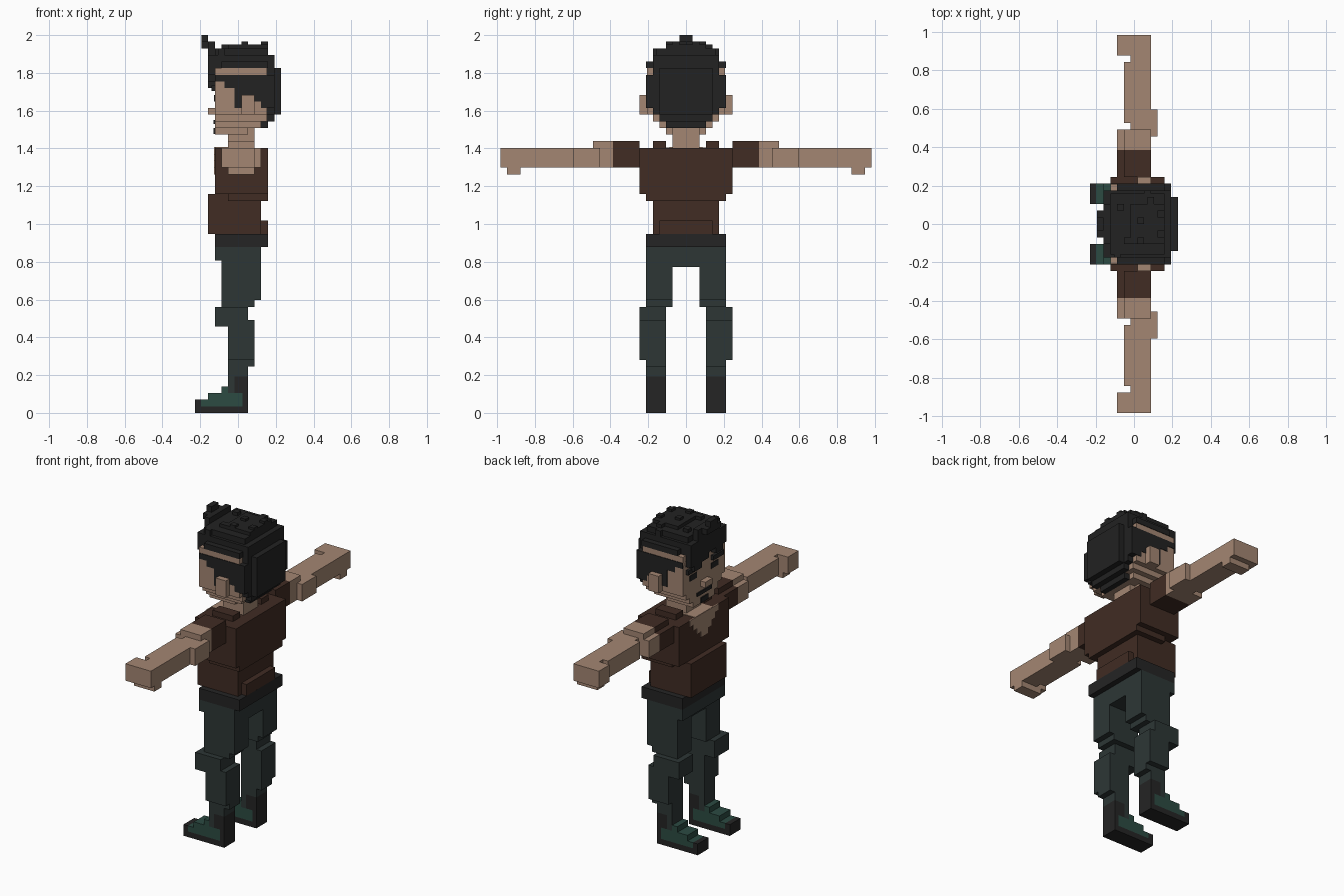
import bpy, bmesh

cube = bpy.data.objects.get("Cube")
if cube:
    bpy.data.objects.remove(cube, do_unlink=True)

V = 2 / 57  # size of one voxel


def material(name, r, g, b):
    m = bpy.data.materials.new(name)
    m.use_nodes = True
    m.diffuse_color = (r, g, b, 1)
    m.node_tree.nodes["Principled BSDF"].inputs["Base Color"].default_value = (r, g, b, 1)
    return m


skin = material("skin", 0.37, 0.24, 0.17)
black = material("hair black", 0.016, 0.016, 0.016)
brown = material("shirt brown", 0.052, 0.025, 0.017)
slate = material("trouser slate", 0.026, 0.037, 0.036)
dark = material("belt and sole dark", 0.018, 0.018, 0.018)
green = material("shoe green", 0.025, 0.070, 0.055)


def blocks(name, mat, boxes, side=1):
    """Join boxes (x0, x1, y0, y1, z0, z1), in voxels, into one part."""
    bm = bmesh.new()
    for x0, x1, y0, y1, z0, z1 in boxes:
        y0, y1 = sorted((y0 * side, y1 * side))
        ret = bmesh.ops.create_cube(bm, size=1)
        for v in ret["verts"]:
            v.co.x = (x1 if v.co.x > 0 else x0) * V
            v.co.y = (y1 if v.co.y > 0 else y0) * V
            v.co.z = (z1 if v.co.z > 0 else z0) * V
    me = bpy.data.meshes.new(name)
    bm.to_mesh(me)
    bm.free()
    me.materials.append(mat)
    ob = bpy.data.objects.new(name, me)
    bpy.context.collection.objects.link(ob)
    return ob


def slabs(rows):
    """Rows (x0, x1, half width, z0, z1) centred on y = 0."""
    return [(x0, x1, -w, w, z0, z1) for x0, x1, w, z0, z1 in rows]


# Limbs, mirrored across y
for label, s in (("left", -1), ("right", 1)):
    # shoe
    blocks(label + "_shoe_sole", dark, [
        (-6.5, 1.5, 3, 6, 0, 1), (-6.5, -5.6, 3, 6, 1, 2),
        (0.7, 1.5, 3, 6, 1, 5.5), (-0.5, 0.7, 3, 6, 3, 5.5)], s)
    blocks(label + "_shoe_upper", green, [
        (-5.6, -4.5, 3, 6, 1, 2), (-4.5, -2.5, 3, 6, 1, 3),
        (-2.5, -1.5, 3, 6, 1, 4), (-1.5, 0.7, 3, 6, 1, 3)], s)
    # trouser leg
    blocks(label + "_shin", slate, [
        (-1.5, -0.5, 3, 6, 3, 5.5), (-1.5, 1.5, 3, 6, 5.5, 8),
        (-1.5, 2.5, 3, 6, 7, 8), (-1.5, 2.5, 3, 7, 8, 14)], s)
    blocks(label + "_knee", slate, [
        (-3.5, 1.5, 3, 7, 13, 16)], s)
    blocks(label + "_thigh", slate, [
        (-2.5, 2.5, 2, 6, 16, 17), (-2.5, 3.5, 2, 6, 17, 23)], s)
    # arm
    blocks(label + "_sleeve", brown, [
        (-2.5, 2.5, 7, 11, 37, 40), (-1.5, 2.5, 7, 11, 40, 41),
        (-1.5, 2.5, 3, 5, 40, 41)], s)
    blocks(label + "_upper_arm", skin, [
        (-2.5, 2.5, 11, 14, 37, 40), (-1.5, 2.5, 11, 14, 40, 41)], s)
    blocks(label + "_elbow", skin, [(0.5, 3.5, 13, 17, 37, 40)], s)
    blocks(label + "_forearm", skin, [
        (-0.5, 2.5, 14, 25, 37, 40), (-1.5, 2.5, 15, 24, 37, 40)], s)
    blocks(label + "_hand", skin, [
        (-2.5, 2.5, 25, 28, 37, 40), (-1.5, 2.5, 25, 27, 36, 37)], s)
    # ear, eye and brow
    blocks(label + "_ear", skin, [(0.5, 2.5, 5, 7, 45, 48)], s)
    blocks(label + "_eye", black, [(-3.6, -3.4, 2, 4, 47, 48)], s)
    blocks(label + "_brow", black, [(-4, -3.4, 2, 5, 48.6, 49.4)], s)

# Hips and belt
blocks("hips", slate, slabs([(-3.5, 3.5, 6, 23, 25), (-2.5, 3.5, 6, 22, 23)]))
blocks("belt", dark, slabs([(-3.5, 4.5, 6, 25, 27)]))

# Shirt
blocks("shirt_chest", brown, slabs([(-3.5, 4.5, 7, 33, 40), (-1.5, 4.5, 6, 32, 33)]))
blocks("shirt_waist", brown, slabs([
    (-4.5, 3.5, 5, 27, 33), (3.5, 4.5, 4, 27, 29)]))

# Open neckline, drawn as stepped thin plates
blocks("neckline", skin, slabs([
    (-3.6, -3.4, 4, 39, 40.05), (-3.6, -3.4, 3, 38, 39),
    (-3.6, -3.4, 2, 37, 38), (-3.6, -3.4, 1, 36, 37),
    (-3.55, 1, 2.5, 39.9, 40.1)]))

# Head
blocks("neck", skin, slabs([(-1.5, 2.5, 2, 39.5, 43)]))
blocks("head", skin, slabs([
    (-3.5, 4.4, 5.9, 45, 52), (-3.5, 4.4, 5, 44, 45),
    (-3.5, 3.5, 4, 43, 44), (-3.5, 1.5, 3, 42, 43)]))
blocks("nose", skin, slabs([(-4.5, -3.5, 1, 45, 46)]))
blocks("beard", black, slabs([
    (-3.7, -3.4, 2, 43.6, 44.2), (-3.7, -3.4, 1, 42.1, 43)]))

# Hair crown and back
blocks("hair_crown", black, slabs([
    (-4.5, 5.5, 5, 51, 54), (-2.5, 4.5, 6, 52, 53), (-3.5, 4.5, 4.5, 54, 55),
    (-3.5, 5.5, 6, 50, 51), (-0.5, 4.5, 3, 55, 55.6)]))
blocks("hair_back", black, slabs([
    (5.5, 6.5, 4, 45, 52), (4.4, 5.5, 6, 46, 51), (4.4, 5.5, 5, 45, 46),
    (4.4, 5.5, 4, 44, 45), (3.5, 4.5, 3, 43, 44)]))

# Hair sides, stepping around the ears
for label, s in (("left", -1), ("right", 1)):
    blocks(label + "_hair_side", black, [
        (-2, 4.4, 5, 6, 49, 50), (-0.5, 4.4, 5, 6, 48, 49),
        (-0.5, 0.5, 5, 6, 46, 48), (2.5, 4.4, 5, 6, 47, 48),
        (3.5, 4.4, 5, 6, 46, 47)], s)

# Fringe and raised quiff
blocks("hair_fringe", black, [
    (-4.5, -3.4, 0, 5, 50, 51), (-4.5, -3.4, 2, 4, 49, 50),
    (-4.5, -3.4, -4, -2, 50, 51)])
blocks("hair_quiff", black, slabs([
    (-4.5, -3.5, 3, 53, 56), (-5.5, -4.5, 2, 55, 56), (-5.5, -4.5, 1, 56, 57)]))

# Loose tufts on top
tufts = [(0.5, 0, 56), (0.5, -3, 56), (3.5, 1, 56), (3.5, -2, 56),
         (-2.5, 2, 55.6), (-1.5, -3, 55.6), (2, 3, 55.6), (-3, -5, 55), (1.5, 4, 55)]
blocks("hair_tufts", black, [(x, x + 1, y, y + 1, 53, z) for x, y, z in tufts])
